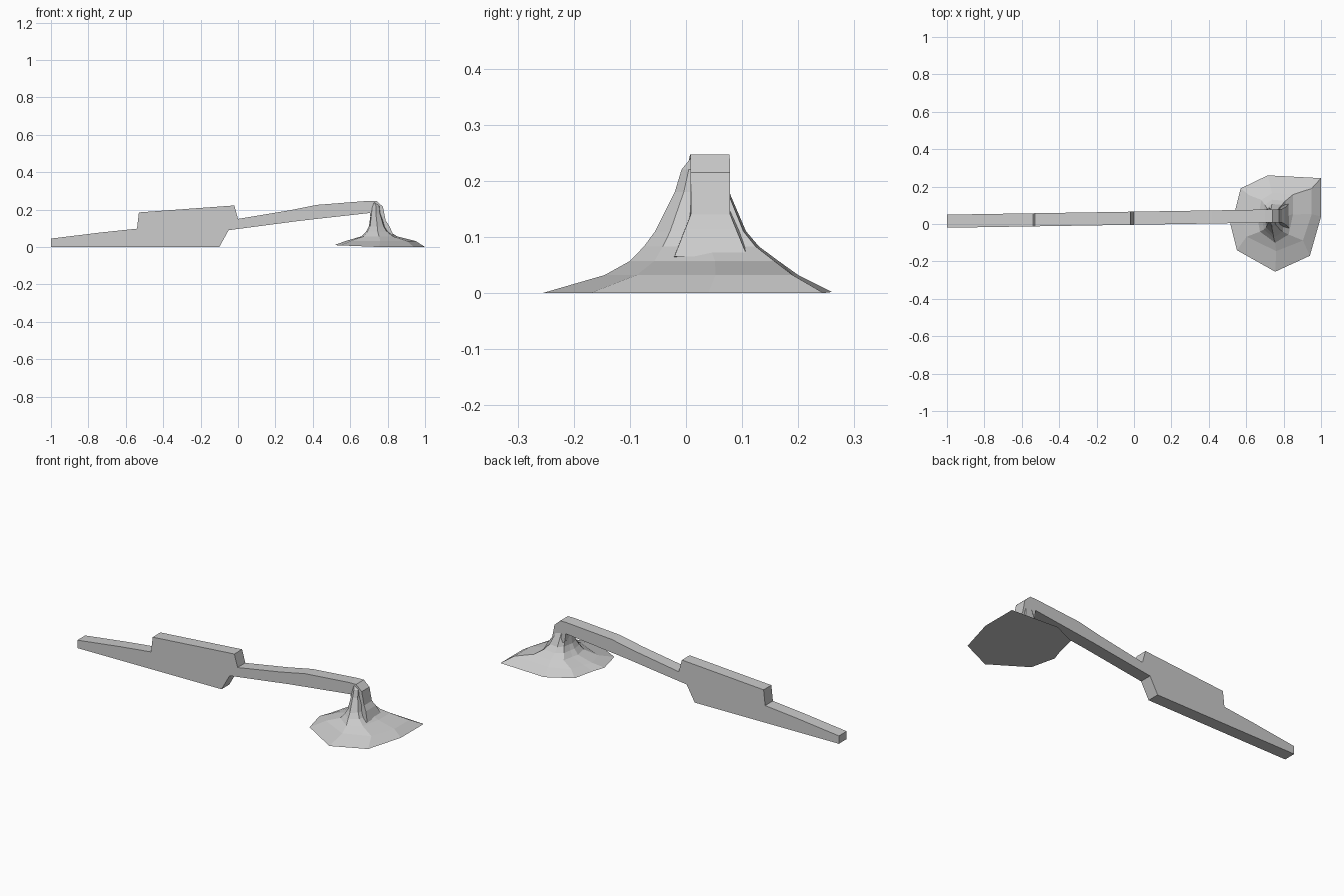
import bpy
import bmesh

default = bpy.data.objects.get("Cube")
if default:
    bpy.data.objects.remove(default, do_unlink=True)

grey = bpy.data.materials.new("light_grey")
grey.use_nodes = True
colour = (0.6, 0.6, 0.6, 1.0)
grey.diffuse_color = colour
shader = next(n for n in grey.node_tree.nodes if n.type == 'BSDF_PRINCIPLED')
shader.inputs["Base Color"].default_value = colour


def loft(name, rings):
    """Join matching rings of points with faces and cap both ends."""
    bm = bmesh.new()
    loops = [[bm.verts.new(p) for p in ring] for ring in rings]
    count = len(loops[0])
    for low, high in zip(loops, loops[1:]):
        for i in range(count):
            j = (i + 1) % count
            bm.faces.new((low[i], low[j], high[j], high[i]))
    bm.faces.new(loops[0][::-1])
    bm.faces.new(loops[-1])
    bmesh.ops.recalc_face_normals(bm, faces=bm.faces)
    mesh = bpy.data.meshes.new(name)
    bm.to_mesh(mesh)
    bm.free()
    mesh.materials.append(grey)
    obj = bpy.data.objects.new(name, mesh)
    bpy.context.collection.objects.link(obj)
    return obj


# Long stepped arm, bent down at its end: side profile in x, z
profile = [
    (-1, 0), (-1, 0.045), (-0.73, 0.078), (-0.54, 0.098), (-0.53, 0.185),
    (-0.02, 0.222), (0, 0.15), (0.27, 0.195), (0.42, 0.225), (0.7, 0.247),
    (0.74, 0.247), (0.775, 0.215), (0.79, 0.14), (0.808, 0.115), (0.83, 0.065),
    (0.75, 0.06), (0.725, 0.115), (0.71, 0.14), (0.705, 0.182), (0.33, 0.14),
    (-0.05, 0.09), (-0.1, 0),
]


def arm_side(side):
    points = []
    for x, z in profile:
        middle = 0.015 + 0.016 * (x + 1)
        flare = 0.4 * max(0, 0.14 - z) if x > 0.7 else 0
        points.append((x, middle + side * (0.035 + flare), z))
    return points


loft("stepped_arm", [arm_side(-1), arm_side(1)])

# Faceted mound: one uneven outline fitted to shrinking bounds
outline = [
    (0.57, 0.19), (0.54, 0.07), (0.515, 0), (0.55, -0.14), (0.755, -0.255),
    (0.94, -0.17), (1, 0.04), (1, 0.245), (0.715, 0.26),
]
# height, x from, x to, y from, y to
levels = [
    (0, 0.515, 1, -0.255, 0.26),
    (0.032, 0.575, 0.95, -0.145, 0.2),
    (0.057, 0.66, 0.85, -0.1, 0.165),
    (0.083, 0.685, 0.81, -0.075, 0.13),
    (0.11, 0.7, 0.79, -0.055, 0.107),
    (0.18, 0.71, 0.765, -0.02, 0.077),
    (0.22, 0.715, 0.76, -0.008, 0.07),
    (0.24, 0.715, 0.74, 0.008, 0.07),
]


def mound_ring(z, x0, x1, y0, y1):
    ring = []
    for x, y in outline:
        u = (x - 0.515) / 0.485
        v = (y + 0.255) / 0.515
        lift = 0.02 * max(0, 0.5 - u) if z == 0 else 0
        ring.append((x0 + u * (x1 - x0), y0 + v * (y1 - y0), z + lift))
    return ring


loft("faceted_mound", [mound_ring(*level) for level in levels])
